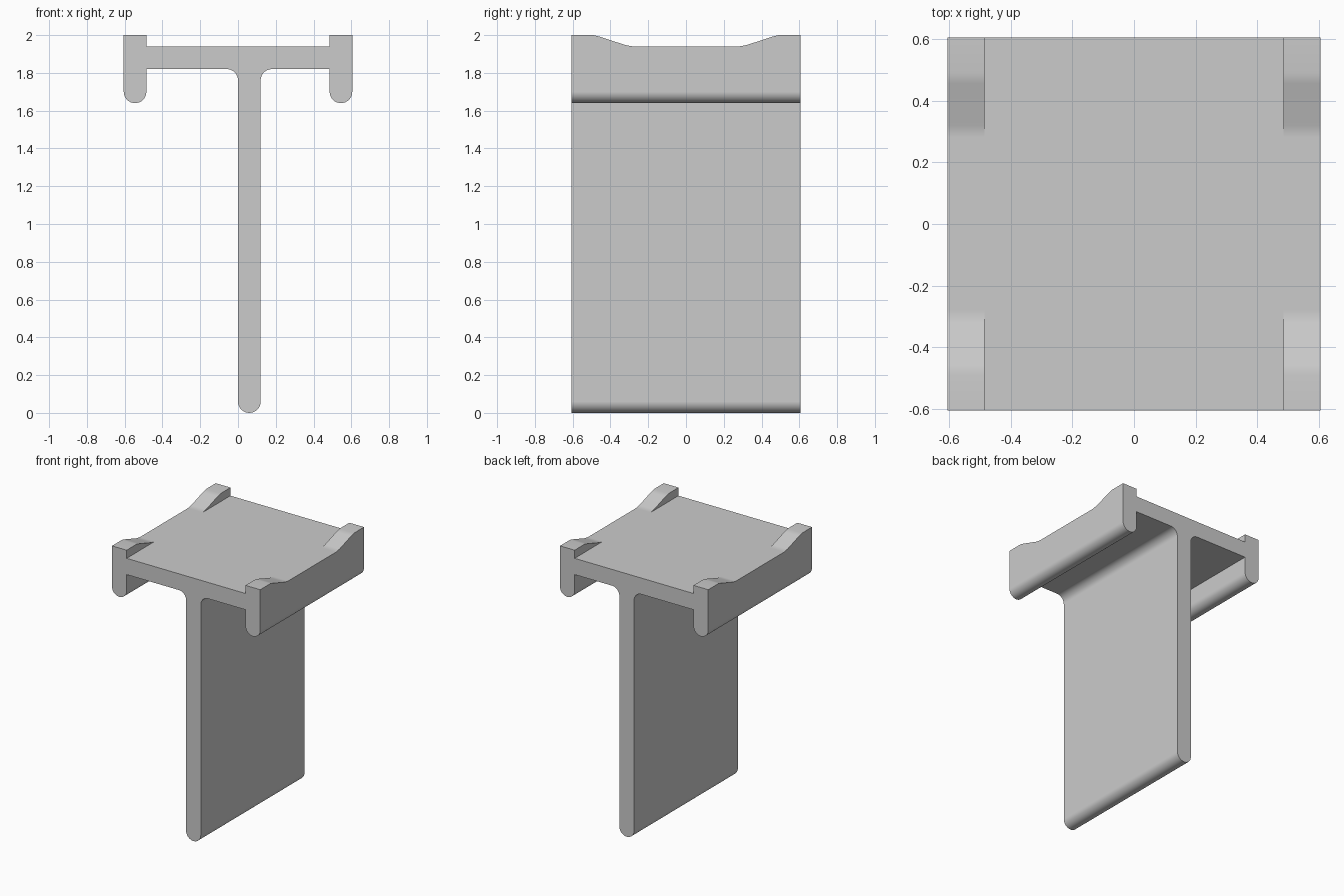
import bpy
import bmesh
from math import cos, sin, radians

cube = bpy.data.objects.get("Cube")
if cube:
    bpy.data.objects.remove(cube, do_unlink=True)

HALF = 0.605          # half width and half depth
WALL = 0.12           # thickness of deck, web and lips
R = WALL / 2          # rounded ends and fillets
DECK_TOP, DECK_LOW = 1.94, 1.82
INNER = HALF - WALL   # inner face of each side lip


def arc(cx, cz, start, end, steps=16):
    """Points of an arc in the cross-section plane, angles in degrees."""
    angles = [radians(start + (end - start) * i / steps) for i in range(steps + 1)]
    return [(cx + R * cos(a), cz + R * sin(a)) for a in angles]


def section(lip_top):
    """Closed T cross-section with a lip along each side."""
    pts = [(-HALF, lip_top)]
    pts += arc(-HALF + R, 1.70, 180, 360)          # left lip foot
    pts += [(-INNER, DECK_LOW)]
    pts += arc(-R, DECK_LOW - R, 90, 0)            # left fillet
    pts += arc(R, R, 180, 360)                     # web foot
    pts += arc(WALL + R, DECK_LOW - R, 180, 90)    # right fillet
    pts += [(INNER, DECK_LOW)]
    pts += arc(HALF - R, 1.70, 180, 360)           # right lip foot
    pts += [(HALF, lip_top), (INNER, lip_top), (INNER, DECK_TOP),
            (-INNER, DECK_TOP), (-INNER, lip_top)]
    return pts


# Lip height along the depth: raised corners sloping down to the deck
half_lip = [(HALF, 2.0), (0.49, 2.0), (0.455, 1.991), (0.32, 1.947), (0.28, DECK_TOP)]
stations = [(-y, z) for y, z in half_lip] + half_lip[::-1]

# Loft the section through the stations and cap both ends
bm = bmesh.new()
rings = [[bm.verts.new((x, y, z)) for x, z in section(top)] for y, top in stations]
count = len(rings[0])
for a, b in zip(rings, rings[1:]):
    for i in range(count):
        j = (i + 1) % count
        bm.faces.new((a[i], a[j], b[j], b[i]))
bm.faces.new(rings[0])
bm.faces.new(rings[-1][::-1])

# Close the collapsed lips in the middle and merge flat strips
bmesh.ops.remove_doubles(bm, verts=bm.verts[:], dist=0.0005)
bmesh.ops.dissolve_degenerate(bm, edges=bm.edges[:], dist=0.0005)
bmesh.ops.dissolve_limit(bm, angle_limit=radians(1), verts=bm.verts[:], edges=bm.edges[:])
bmesh.ops.recalc_face_normals(bm, faces=bm.faces[:])

mesh = bpy.data.meshes.new("t_bracket")
bm.to_mesh(mesh)
bm.free()
bracket = bpy.data.objects.new("t_bracket", mesh)
bpy.context.collection.objects.link(bracket)

# Plain grey
grey = bpy.data.materials.new("light_grey")
grey.use_nodes = True
colour = (0.6, 0.6, 0.6, 1.0)
grey.diffuse_color = colour
grey.node_tree.nodes["Principled BSDF"].inputs["Base Color"].default_value = colour
mesh.materials.append(grey)

# Smooth curves, crisp corners, flat large faces
bpy.ops.object.select_all(action='DESELECT')
bracket.select_set(True)
bpy.context.view_layer.objects.active = bracket
bpy.ops.object.shade_smooth_by_angle(angle=radians(30))
weighted = bracket.modifiers.new("flat_faces", 'WEIGHTED_NORMAL')
weighted.keep_sharp = True
